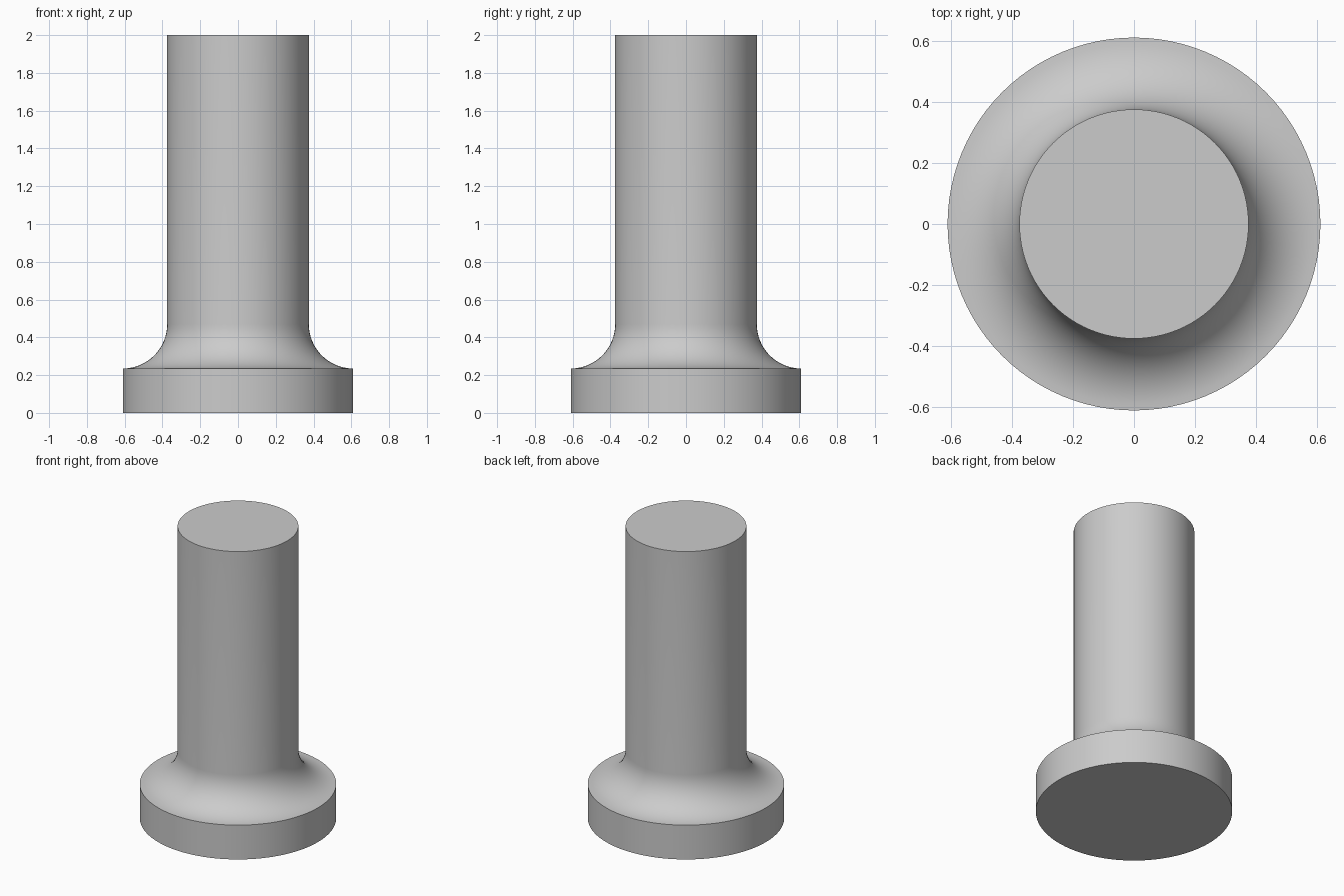
import bpy
import bmesh
import math

default = bpy.data.objects.get("Cube")
if default:
    bpy.data.objects.remove(default, do_unlink=True)

HEIGHT = 2.0
FLANGE_R, FLANGE_H = 0.61, 0.235
STEM_R = 0.375
FILLET_R = FLANGE_R - STEM_R
SIDES, FILLET_STEPS = 96, 16

# Plain grey material
grey = bpy.data.materials.new("plain grey")
grey.use_nodes = True
colour = (0.6, 0.6, 0.6, 1.0)
grey.diffuse_color = colour
grey.node_tree.nodes["Principled BSDF"].inputs["Base Color"].default_value = colour

# Half profile: flat base, flange wall, concave fillet, stem, flat top
profile = [(0, 0), (FLANGE_R, 0)]
for i in range(FILLET_STEPS + 1):
    a = math.pi / 2 * i / FILLET_STEPS
    profile.append((FLANGE_R - FILLET_R * math.sin(a),
                    FLANGE_H + FILLET_R * (1 - math.cos(a))))
profile += [(STEM_R, HEIGHT), (0, HEIGHT)]

# Spin the profile into one closed solid
bm = bmesh.new()
verts = [bm.verts.new((r, 0, z)) for r, z in profile]
edges = [bm.edges.new(pair) for pair in zip(verts, verts[1:])]
bmesh.ops.spin(bm, geom=verts + edges, cent=(0, 0, 0), axis=(0, 0, 1),
               angle=math.tau, steps=SIDES, use_merge=True)
bmesh.ops.remove_doubles(bm, verts=bm.verts, dist=0.0001)
bmesh.ops.recalc_face_normals(bm, faces=bm.faces)
mesh = bpy.data.meshes.new("flanged_pin")
bm.to_mesh(mesh)
bm.free()
mesh.materials.append(grey)

pin = bpy.data.objects.new("flanged_pin", mesh)
bpy.context.collection.objects.link(pin)

# Smooth walls with sharp rims
bpy.ops.object.select_all(action="DESELECT")
pin.select_set(True)
bpy.context.view_layer.objects.active = pin
bpy.ops.object.shade_smooth_by_angle(angle=math.radians(30))
